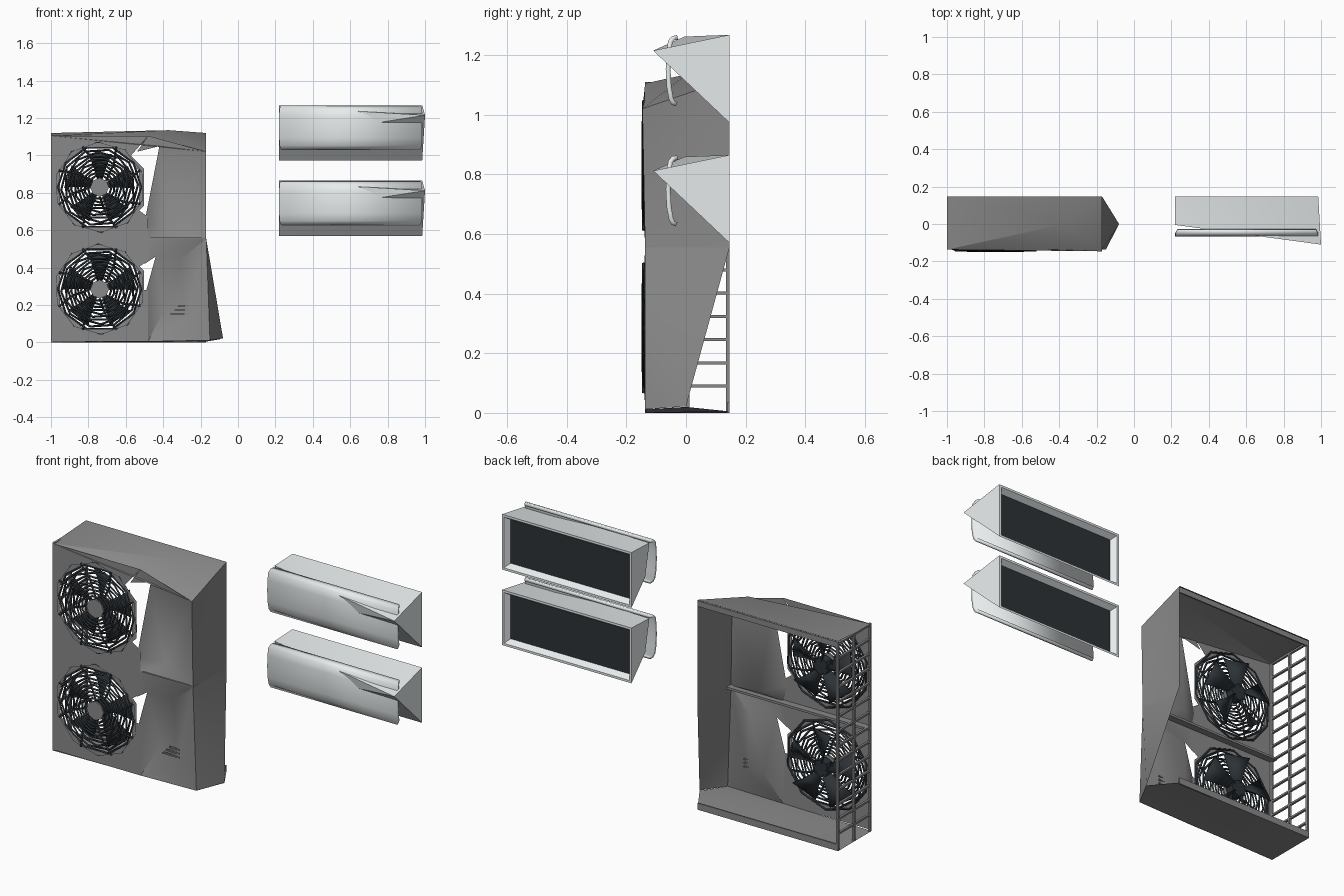
import bpy, math
from math import sin, cos, pi, radians

if "Cube" in bpy.data.objects:
    bpy.data.objects.remove(bpy.data.objects["Cube"])


def material(name, col):
    m = bpy.data.materials.new(name)
    m.diffuse_color = (*col, 1)
    m.use_nodes = True
    m.node_tree.nodes["Principled BSDF"].inputs["Base Color"].default_value = m.diffuse_color
    return m


GREY = material("casing_grey", (0.25, 0.25, 0.25))
LIGHT = material("indoor_white", (0.8, 0.84, 0.85))
DARK = material("dark_parts", (0.025, 0.032, 0.038))


def mesh(name, verts, faces, mat, thick=0.0, angle=30, offset=0):
    me = bpy.data.meshes.new(name)
    me.from_pydata(verts, [], faces)
    me.validate()
    me.shade_smooth()
    me.set_sharp_from_angle(angle=radians(angle))
    me.materials.append(mat)
    ob = bpy.data.objects.new(name, me)
    bpy.context.collection.objects.link(ob)
    if thick:
        s = ob.modifiers.new("thickness", 'SOLIDIFY')
        s.thickness = thick
        s.offset = offset
    return ob


def boxes(name, items, mat):
    # several axis-aligned boxes given as (min corner, max corner)
    v, f = [], []
    for lo, hi in items:
        n = len(v)
        v += [(x, y, z) for x in (lo[0], hi[0]) for y in (lo[1], hi[1]) for z in (lo[2], hi[2])]
        f += [[n + i for i in q] for q in ((0, 1, 3, 2), (4, 6, 7, 5), (0, 4, 5, 1),
                                           (2, 3, 7, 6), (0, 2, 6, 4), (1, 5, 7, 3))]
    return mesh(name, v, f, mat)


FX, YF, YB = -0.74, -0.137, 0.146   # fan axis, casing front and back
XL, XR, MID = -1.0, -0.17, 0.555


def fan_panel(name, zc, half_z, skip):
    # rectangular panel with a round opening; faces in the skip angle range stay open
    n, v, f = 24, [], []
    for i in range(n):
        c, s = cos(2 * pi * i / n), sin(2 * pi * i / n)
        m = max(abs(c), abs(s))
        v += [(FX + 0.225 * c, YF, zc + 0.225 * s), (FX + 0.26 * c / m, YF, zc + half_z * s / m)]
    for i in range(n):
        a = (i + 0.5) * 360 / n
        a = a - 360 if a > 180 else a
        if not skip[0] < a < skip[1]:
            j = (i + 1) % n
            f.append((2 * i, 2 * j, 2 * j + 1, 2 * i + 1))
    mesh(name, v, f, GREY)


fan_panel("upper_fan_panel", 0.83, 0.275, (-30, 45))
fan_panel("lower_fan_panel", 0.28, 0.275, (0, 30))

# folded front sheets beside the fans
mesh("upper_front_sheet",
     [(-0.48, YF, 1.105), (XR, -0.146, 1.02), (-0.42, YF, 1.05), (-0.54, YF, 1.02),
      (-0.38, -0.07, 0.60), (-0.50, YF, 0.64), (XR, YF, MID), (-0.48, YF, MID)],
     [(0, 3, 2), (0, 2, 1), (2, 4, 1), (1, 4, 6), (2, 5, 4), (5, 7, 4), (7, 6, 4)], GREY, angle=60)
mesh("lower_front_sheet",
     [(-0.48, YF, MID), (XR, YF, MID), (-0.44, YF, 0.46), (-0.40, -0.08, 0.17),
      (-0.49, YF, 0.28), (-0.48, YF, 0.005), (-0.15, YF, 0.012), (-0.31, -0.10, 0.44),
      (-0.28, -0.12, 0.12), (-0.50, YF, 0.42)],
     [(0, 2, 1), (0, 9, 2), (2, 7, 1), (2, 3, 7), (2, 4, 3), (4, 5, 3), (5, 8, 3), (5, 6, 8),
      (3, 8, 7), (8, 1, 7), (8, 6, 1)], GREY, angle=40)
boxes("handle_slats", [((-0.36 + 0.02 * i, -0.125, 0.15 + 0.02 * i), (-0.26, -0.115, 0.157 + 0.02 * i))
                       for i in range(3)], GREY)

# dented top cover
mesh("top_cover",
     [(XL, YF, 1.105), (XL, YB, 1.12), (XR, YB, 1.12), (XR, -0.146, 1.02), (-0.37, 0.0, 1.135)],
     [(0, 3, 4), (3, 2, 4), (2, 1, 4), (1, 0, 4)], GREY)

# right side sheets and the base with its pulled-out corner
mesh("right_side_sheet",
     [(XR, -0.146, 1.02), (XR, YB, 1.12), (XR, YB, MID), (XR, YF, MID), (XR - 0.02, -0.06, 0.86)],
     [(0, 4, 1), (1, 4, 2), (2, 4, 3), (3, 4, 0)], GREY)
mesh("lower_right_sheet",
     [(XR, YF, MID), (XR, YB, MID), (-0.08, 0.0, 0.022), (-0.15, YF, 0.012)],
     [(0, 2, 1), (0, 3, 2)], GREY)
mesh("base_plate",
     [(XL, YF, 0), (-0.15, YF, 0.012), (-0.08, 0, 0.02), (XR, YB, 0.005), (XL, YB, 0)],
     [(0, 4, 3), (0, 3, 2), (0, 2, 1)], GREY)
boxes("casing_rails", [((XL, YF, MID - 0.006), (XR, -0.10, MID + 0.006)),
                       ((XL, YB - 0.008, 1.085), (XR, YB, 1.115)),
                       ((XL, YB - 0.008, 0.0), (XR, YB, 0.035))], GREY)

# open lattice on the left side
bars = [((XL, y, 0), (XL + 0.012, y + 0.012, 1.11)) for y in (YF, 0.0, YB - 0.012)]
bars += [((XL, YF, 0.085 + 0.078 * i), (XL + 0.012, YB, 0.095 + 0.078 * i)) for i in range(14)]
boxes("side_lattice", bars, GREY)


def disc(name, zc, y0, y1, r, n, mat):
    v = [(FX + r * cos(2 * pi * i / n), y, zc + r * sin(2 * pi * i / n)) for y in (y0, y1) for i in range(n)]
    f = [list(range(n)), list(range(2 * n - 1, n - 1, -1))]
    f += [(i, n + i, n + (i + 1) % n, (i + 1) % n) for i in range(n)]
    mesh(name, v, f, mat)


def fan(label, zc, blade_r):
    # wire guard of coarse rings and a few curved spokes
    cu = bpy.data.curves.new(label + "_guard", 'CURVE')
    cu.dimensions = '3D'
    cu.bevel_depth = 0.0058
    cu.bevel_resolution = 0
    cu.materials.append(DARK)

    def wire(pts, closed):
        sp = cu.splines.new('POLY')
        sp.points.add(len(pts) - 1)
        for p, q in zip(sp.points, pts):
            p.co = (*q, 1)
        sp.use_cyclic_u = closed

    for k in range(11):
        r, ph = 0.064 + 0.0177 * k, 0.35 * (k % 3)
        y = -0.144 + 0.010 * (k / 10) ** 3
        wire([(FX + r * cos(ph + 2 * pi * i / 10), y, zc + r * sin(ph + 2 * pi * i / 10)) for i in range(10)], True)
    for i in range(8):
        a = 2 * pi * i / 8
        wire([(FX + r * cos(a + 0.4 * t), -0.141, zc + r * sin(a + 0.4 * t))
              for r, t in ((0.05, 0), (0.15, 0.6), (0.235, 1))], False)
    bpy.context.collection.objects.link(bpy.data.objects.new(label + "_guard", cu))
    disc(label + "_guard_cap", zc, -0.149, -0.140, 0.05, 8, GREY)
    disc(label + "_hub", zc, -0.125, -0.08, 0.045, 8, DARK)
    # flat octagonal rim around the guard
    v = [(FX + r * cos(pi / 8 + pi * i / 4), -0.1385, zc + r * sin(pi / 8 + pi * i / 4))
         for r in (0.228, 0.257) for i in range(8)]
    mesh(label + "_guard_rim", v, [(i, (i + 1) % 8, 8 + (i + 1) % 8, 8 + i) for i in range(8)], GREY)
    # five pitched blades
    v, f = [], []
    for i in range(5):
        a, n = 2 * pi * i / 5 + 0.3, len(v)
        for r, w in ((0.035, 0.3), (0.12, 0.3), (blade_r, 0.34)):
            for s in (-1, 1):
                v.append((FX + r * cos(a + s * w), -0.095 + s * 0.022, zc + r * sin(a + s * w)))
        f += [(n, n + 1, n + 3, n + 2), (n + 2, n + 3, n + 5, n + 4)]
    mesh(label + "_blades", v, f, DARK, 0.004)


fan("upper_fan", 0.83, 0.19)
fan("lower_fan", 0.285, 0.2)


def indoor_unit(label, z0):
    xl, xr, h = 0.22, 0.985, 0.295
    # body sheet running from the left end to the pulled-out right corner
    left = [(YB, h), (-0.005, h - 0.006), (0.03, 0.12), (YB, 0)]
    v = [(xl, y, z0 + z) for y, z in left]
    v += [(xr, YB, z0 + h), (1.0, -0.11, z0 + 0.242), (xr, YB, z0)]
    mesh(label + "_body", v, [(0, 1, 2, 3), (0, 4, 5), (0, 5, 1), (1, 5, 2),
                              (2, 5, 6), (2, 6, 3), (4, 6, 5)], LIGHT)

    # back frame sloping in to the dark coil panel
    def rect(i, y):
        return [(xl + i, y, z0 + i), (xr - i, y, z0 + i), (xr - i, y, z0 + h - i), (xl + i, y, z0 + h - i)]
    v = rect(0, YB) + rect(0.012, YB) + rect(0.032, 0.115)
    f = [(4 * k + i, 4 * k + (i + 1) % 4, 4 * k + 4 + (i + 1) % 4, 4 * k + 4 + i)
         for k in range(2) for i in range(4)]
    mesh(label + "_back_frame", v, f, LIGHT)
    mesh(label + "_coil_panel", rect(0.03, 0.117), [(0, 1, 2, 3)], DARK)
    # curved front cover with rounded corners: y, z, end inset
    prof = [(-0.030, 0.294, 0.012), (-0.048, 0.290, 0.006), (-0.060, 0.275, 0.001), (-0.066, 0.235, 0),
            (-0.068, 0.18, 0), (-0.065, 0.12, 0), (-0.058, 0.08, 0.002), (-0.050, 0.062, 0.008),
            (-0.035, 0.055, 0.016)]
    v = []
    for y, z, i in prof:
        v += [(xl + i, y, z0 + z), (xr - i, y, z0 + z)]
    mesh(label + "_front_cover", v, [(2 * k, 2 * k + 2, 2 * k + 3, 2 * k + 1) for k in range(len(prof) - 1)],
         LIGHT, 0.016, 50, -1)


indoor_unit("upper_indoor_unit", 0.973)
indoor_unit("lower_indoor_unit", 0.57)
